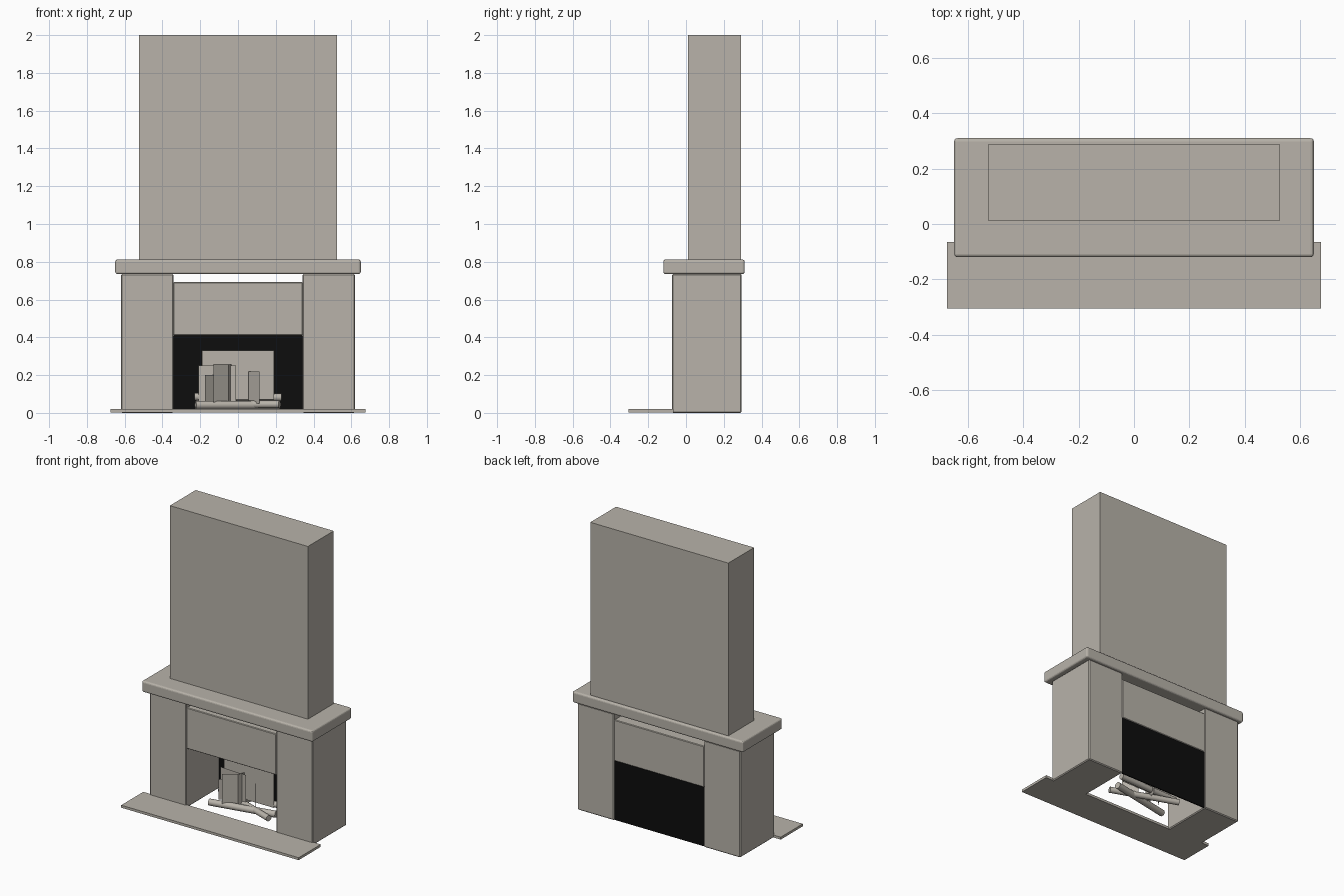
import bpy
from mathutils import Vector

cube = bpy.data.objects.get("Cube")
if cube:
    bpy.data.objects.remove(cube, do_unlink=True)


def material(name, rgb):
    m = bpy.data.materials.new(name)
    m.use_nodes = True
    m.diffuse_color = (*rgb, 1)
    bsdf = m.node_tree.nodes["Principled BSDF"]
    bsdf.inputs["Base Color"].default_value = (*rgb, 1)
    bsdf.inputs["Roughness"].default_value = 0.8
    return m


stone = material("warm_grey_stone", (0.48, 0.45, 0.40))
soot = material("soot_black", (0.004, 0.004, 0.004))


def box(name, x, y, z, mat=stone, bevel=0, segments=1):
    """Box from (min, max) ranges, with optional softened edges."""
    ranges = (x, y, z)
    bpy.ops.mesh.primitive_cube_add(size=1, location=[(a + b) / 2 for a, b in ranges])
    ob = bpy.context.object
    ob.name = name
    ob.scale = [b - a for a, b in ranges]
    bpy.ops.object.transform_apply(location=False, rotation=False, scale=True)
    ob.data.materials.append(mat)
    if bevel:
        mod = ob.modifiers.new("soft_edges", "BEVEL")
        mod.width = bevel
        mod.segments = segments
    return ob


def log(name, start, end, radius):
    """Round log between two points."""
    a, b = Vector(start), Vector(end)
    bpy.ops.mesh.primitive_cylinder_add(vertices=16, radius=radius,
                                        depth=(b - a).length, location=(a + b) / 2)
    ob = bpy.context.object
    ob.name = name
    ob.rotation_euler = (b - a).to_track_quat("Z", "Y").to_euler()
    ob.data.materials.append(stone)
    bpy.ops.object.shade_smooth_by_angle()


def card(name, a, b, bottom, top):
    """Upright flat sheet standing on the line from a to b."""
    mesh = bpy.data.meshes.new(name)
    mesh.from_pydata([(*a, bottom), (*b, bottom), (*b, top), (*a, top)], [], [(0, 1, 2, 3)])
    mesh.materials.append(stone)
    bpy.context.collection.objects.link(bpy.data.objects.new(name, mesh))


# Masonry
box("chimney_breast", (-0.525, 0.525), (0.01, 0.29), (0.81, 2.0))
box("mantel_shelf", (-0.65, 0.65), (-0.12, 0.31), (0.735, 0.812), bevel=0.012, segments=3)
for side, s in (("left", 1), ("right", -1)):
    box(side + "_pillar", sorted((0.342 * s, 0.62 * s)), (-0.075, 0.295), (0, 0.735), bevel=0.006)
box("lintel", (-0.342, 0.342), (-0.073, 0.293), (0.41, 0.692), bevel=0.004)
box("hearth_slab", (-0.675, 0.675), (-0.305, -0.065), (0.003, 0.02))

# Firebox back
box("firebox_back", (-0.342, 0.342), (0.282, 0.29), (0.003, 0.41), soot)

# Log pile
log("front_log", (-0.225, 0.01, 0.042), (0.22, 0.1, 0.042), 0.022)
log("crossing_log", (-0.22, 0.18, 0.045), (0.22, 0.02, 0.045), 0.02)
log("rear_log", (-0.23, 0.13, 0.085), (0.23, 0.15, 0.082), 0.02)

# Flame sheets
card("tall_back_flame", (-0.19, 0.12), (0.19, 0.12), 0.07, 0.33)
card("wide_flame", (-0.21, 0.11), (-0.01, 0.1), 0.06, 0.25)
card("front_flame", (-0.13, 0.01), (-0.05, 0.07), 0.04, 0.26)
card("centre_flame", (-0.05, 0.07), (-0.015, 0.18), 0.04, 0.255)
card("left_flame", (-0.175, 0.04), (-0.12, 0.09), 0.06, 0.2)
card("right_flame", (0.055, 0.11), (0.115, 0.02), 0.05, 0.22)
